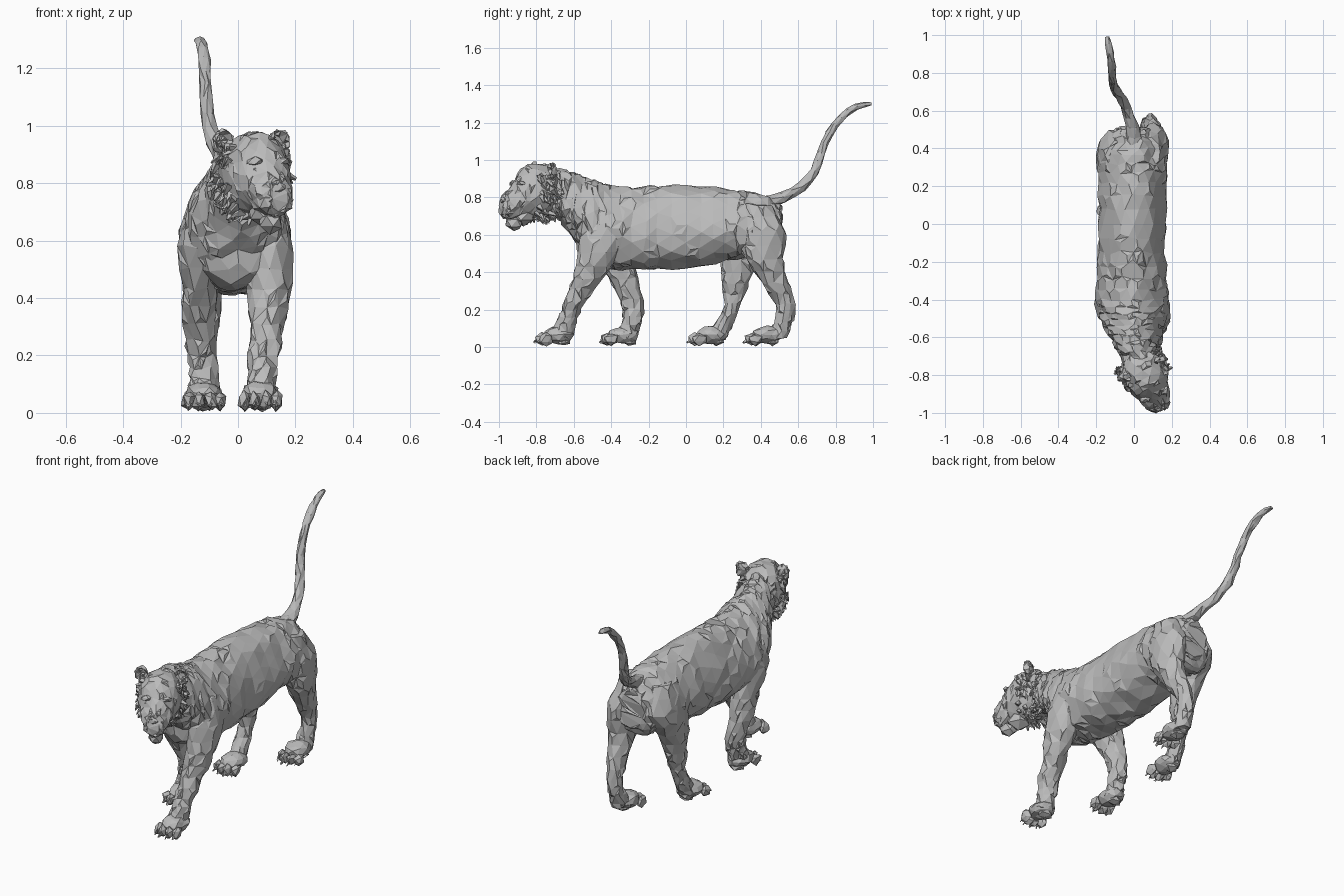
import bpy, bmesh, math, random
from mathutils import Vector, Matrix

random.seed(7)
cube = bpy.data.objects.get("Cube")
if cube:
    bpy.data.objects.remove(cube, do_unlink=True)

fur = bpy.data.materials.new("stone_grey")
fur.use_nodes = True
GREY = (0.50, 0.50, 0.50, 1)
fur.diffuse_color = GREY
fur.node_tree.nodes["Principled BSDF"].inputs["Base Color"].default_value = GREY

HEAD = Matrix.Translation((0.05, -0.78, 0.83)) @ Matrix.Rotation(math.radians(25), 4, 'Z')


def finish(bm, name, jitter=0.0, shards=0.0, matrix=None):
    """Roughen the mesh into irregular facets and make it an object."""
    for v in bm.verts:
        v.co += Vector([random.uniform(-jitter, jitter) for _ in range(3)])
    bmesh.ops.recalc_face_normals(bm, faces=bm.faces)
    bmesh.ops.triangulate(bm, faces=bm.faces, quad_method='SHORT_EDGE')
    if shards:
        picked = [f for f in bm.faces if random.random() < shards]
        bmesh.ops.poke(bm, faces=picked, offset=0.008)
    if matrix:
        bm.transform(matrix)
    for v in bm.verts:
        v.co.z = max(v.co.z, 0.0)
    mesh = bpy.data.meshes.new(name)
    bm.to_mesh(mesh)
    bm.free()
    mesh.materials.append(fur)
    obj = bpy.data.objects.new(name, mesh)
    bpy.context.collection.objects.link(obj)
    return obj


def smooth_path(rows, steps):
    """Catmull-Rom interpolation of section rows."""
    out = []
    for i in range(len(rows) - 1):
        p = [rows[max(i - 1, 0)], rows[i], rows[i + 1], rows[min(i + 2, len(rows) - 1)]]
        for s in range(steps):
            t = s / steps
            out.append([0.5 * (2 * b + (c - a) * t + (2 * a - 5 * b + 4 * c - d) * t * t
                               + (3 * b - a - 3 * c + d) * t ** 3) for a, b, c, d in zip(*p)])
    return out + [list(rows[-1])]


def loft(bm, rows, sides, axis=None, steps=2, taper=0.0):
    """Skin elliptical sections (x, y, z, half width, half depth)."""
    rows = smooth_path(rows, steps)
    rings = []
    for i, (x, y, z, a, b) in enumerate(rows):
        if axis:
            t = Vector(axis)
        else:
            t = Vector(rows[min(i + 1, len(rows) - 1)][:3]) - Vector(rows[max(i - 1, 0)][:3])
            t.x = 0
            t.normalize()
        u = Vector((1, 0, 0))
        v = u.cross(t)
        ring = []
        for k in range(sides):
            ang = math.tau * (k + 0.5 * (i % 2)) / sides
            s = math.sin(ang)
            ring.append(bm.verts.new(Vector((x, y, z)) + u * a * math.cos(ang) * (1 - taper * s) + v * b * s))
        rings.append(ring)
    for r0, r1 in zip(rings, rings[1:]):
        for k in range(sides):
            n = (k + 1) % sides
            bm.faces.new((r0[k], r0[n], r1[n], r1[k]))
    for ring in (rings[0], rings[-1]):
        bm.faces.new(ring)


def blob(bm, loc, size, detail=1):
    m = Matrix.Translation(loc) @ Matrix.Diagonal((*size, 1))
    bmesh.ops.create_icosphere(bm, subdivisions=detail, radius=1, matrix=m)


def tuft(bm, loc, direction, radius, length):
    """A small four sided spike of fur."""
    m = Matrix.Translation(loc) @ Vector(direction).to_track_quat('Z', 'Y').to_matrix().to_4x4()
    bmesh.ops.create_cone(bm, cap_ends=True, segments=4, radius1=radius, radius2=radius * 0.15,
                          depth=length, matrix=m)


# Torso and neck, from rump to nape
bm = bmesh.new()
loft(bm, [(0, 0.51, 0.64, 0.08, 0.11), (-0.005, 0.46, 0.64, 0.14, 0.16), (-0.005, 0.36, 0.655, 0.175, 0.17),
          (-0.01, 0.22, 0.655, 0.175, 0.19), (-0.01, 0.0, 0.645, 0.175, 0.222), (-0.01, -0.22, 0.635, 0.178, 0.222),
          (-0.01, -0.40, 0.64, 0.185, 0.222), (-0.005, -0.50, 0.675, 0.17, 0.222), (0.0, -0.59, 0.745, 0.135, 0.18),
          (0.02, -0.67, 0.81, 0.105, 0.14), (0.04, -0.76, 0.84, 0.09, 0.11)],
     16, axis=(0, 1, 0), steps=3, taper=0.18)
finish(bm, "torso", 0.010, 0.25)

# Chest
bm = bmesh.new()
blob(bm, (0, -0.49, 0.57), (0.14, 0.10, 0.15), 2)
finish(bm, "chest", 0.010, 0.2)

# Legs: sections from shoulder or hip down to the ankle, then paw centre
LEGS = {
    "front_left_leg": ([(0.10, -0.42, 0.72, 0.06, 0.07), (0.11, -0.45, 0.58, 0.085, 0.12), (0.11, -0.49, 0.43, 0.075, 0.10),
                        (0.10, -0.555, 0.31, 0.06, 0.07), (0.09, -0.61, 0.20, 0.053, 0.055),
                        (0.08, -0.645, 0.12, 0.053, 0.052), (0.078, -0.67, 0.05, 0.055, 0.06)], (0.078, -0.685)),
    "front_right_leg": ([(-0.11, -0.42, 0.72, 0.06, 0.07), (-0.12, -0.42, 0.58, 0.085, 0.12), (-0.13, -0.365, 0.43, 0.065, 0.09),
                         (-0.13, -0.315, 0.31, 0.057, 0.07), (-0.125, -0.28, 0.20, 0.052, 0.055),
                         (-0.115, -0.295, 0.12, 0.053, 0.05), (-0.115, -0.32, 0.05, 0.055, 0.05)], (-0.115, -0.335)),
    "hind_left_leg": ([(0.08, 0.38, 0.76, 0.06, 0.08), (0.10, 0.40, 0.62, 0.085, 0.13), (0.105, 0.42, 0.47, 0.075, 0.105),
                       (0.10, 0.475, 0.34, 0.055, 0.07), (0.085, 0.53, 0.23, 0.042, 0.053),
                       (0.08, 0.52, 0.13, 0.042, 0.048), (0.08, 0.48, 0.05, 0.05, 0.06)], (0.08, 0.435)),
    "hind_right_leg": ([(-0.09, 0.36, 0.76, 0.06, 0.08), (-0.11, 0.36, 0.62, 0.085, 0.14), (-0.12, 0.295, 0.47, 0.075, 0.105),
                        (-0.12, 0.265, 0.34, 0.055, 0.07), (-0.12, 0.25, 0.23, 0.043, 0.05),
                        (-0.12, 0.205, 0.13, 0.042, 0.052), (-0.12, 0.155, 0.05, 0.05, 0.055)], (-0.12, 0.135)),
}
for name, (rows, (px, py)) in LEGS.items():
    bm = bmesh.new()
    loft(bm, rows, 10, axis=(0, 0, -1))
    finish(bm, name, 0.007, 0.2)
    # Paw with four toes, claws and a heel pad
    bm = bmesh.new()
    blob(bm, (px, py, 0.065), (0.066, 0.085, 0.047), 2)
    for k, off in enumerate((-0.055, -0.02, 0.02, 0.055)):
        front = py - (0.085 if k in (1, 2) else 0.065)
        blob(bm, (px + off, front, 0.042), (0.022, 0.04, 0.034))
        tuft(bm, (px + off, front - 0.033, 0.03), (0, -1, -0.5), 0.009, 0.025)
    blob(bm, (px, py + 0.03, 0.03), (0.045, 0.04, 0.022))
    finish(bm, name.replace("leg", "paw"), 0.006)

# Raised tail
bm = bmesh.new()
loft(bm, [(0.0, 0.42, 0.77, 0.05, 0.04), (-0.01, 0.52, 0.80, 0.034, 0.032), (-0.045, 0.62, 0.86, 0.029, 0.027),
          (-0.085, 0.69, 0.94, 0.027, 0.025), (-0.105, 0.725, 1.04, 0.024, 0.023), (-0.112, 0.765, 1.14, 0.021, 0.022),
          (-0.118, 0.83, 1.225, 0.021, 0.02), (-0.128, 0.91, 1.285, 0.02, 0.018), (-0.14, 0.99, 1.30, 0.012, 0.008)], 7)
finish(bm, "tail", 0.004)

# Head, built facing -y around its own centre and then turned
bm = bmesh.new()
loft(bm, [(0, 0.10, 0.01, 0.07, 0.09), (0, 0.04, 0.01, 0.115, 0.13), (0, -0.04, 0.005, 0.118, 0.145),
          (0, -0.10, -0.005, 0.10, 0.128), (0, -0.15, -0.045, 0.078, 0.10), (0, -0.20, -0.075, 0.058, 0.072),
          (0, -0.225, -0.085, 0.035, 0.045)], 14, axis=(0, -1, 0))
finish(bm, "head", 0.007, 0.2, HEAD)

# Chin and lower jaw
bm = bmesh.new()
blob(bm, (0, -0.155, -0.165), (0.045, 0.05, 0.04))
blob(bm, (0, -0.10, -0.135), (0.065, 0.07, 0.045))
finish(bm, "lower_jaw", 0.006, 0.2, HEAD)

# Nose and muzzle pads
bm = bmesh.new()
blob(bm, (0, -0.218, -0.045), (0.03, 0.016, 0.02))
for s in (-1, 1):
    blob(bm, (s * 0.03, -0.195, -0.10), (0.034, 0.036, 0.034))
finish(bm, "muzzle", 0.004, 0, HEAD)

# Brows and eyes
for s, side in ((1, "left"), (-1, "right")):
    bm = bmesh.new()
    blob(bm, (s * 0.052, -0.135, 0.045), (0.035, 0.022, 0.016))
    finish(bm, side + "_brow", 0.004, 0, HEAD)
    bm = bmesh.new()
    blob(bm, (s * 0.05, -0.14, 0.015), (0.015, 0.013, 0.011))
    finish(bm, side + "_eye", 0, 0, HEAD)

    # Rounded ear with a hollow front
    bm = bmesh.new()
    blob(bm, (s * 0.108, 0.015, 0.115), (0.036, 0.026, 0.042), 2)
    for v in bm.verts:
        if v.co.y < 0.0:
            v.co.y = 0.022 - 0.5 * v.co.y
    finish(bm, side + "_ear", 0.005, 0.3, HEAD)

    # Shaggy cheek ruff running from ear to jaw
    bm = bmesh.new()
    for k in range(60):
        t = random.random()
        ang = math.radians(40 - 115 * t)
        loc = (s * 0.125 * math.cos(ang), random.uniform(-0.055, 0.07), 0.15 * math.sin(ang) - 0.01)
        aim = (s * random.uniform(0.1, 0.7), random.uniform(-0.2, 0.7), random.uniform(-1, -0.2))
        tuft(bm, loc, aim, random.uniform(0.012, 0.02), random.uniform(0.03, 0.055))
    finish(bm, side + "_cheek_ruff", 0.004, 0, HEAD)
